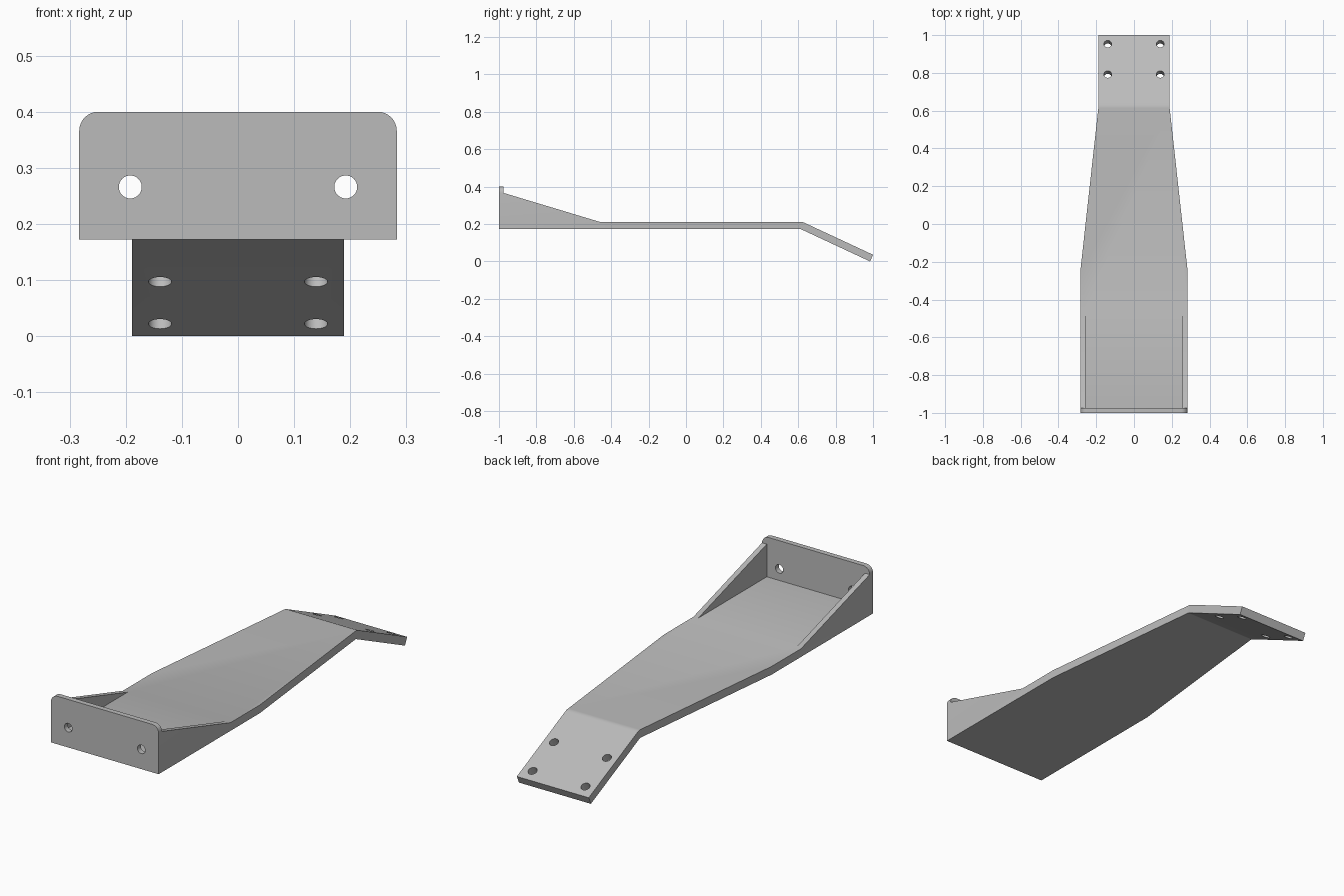
import bpy
import bmesh
from math import sin, cos, tan, pi, radians
from mathutils import Matrix, Vector

cube = bpy.data.objects.get("Cube")
if cube:
    bpy.data.objects.remove(cube, do_unlink=True)

BOTTOM, THICK = 0.172, 0.039
TOP = BOTTOM + THICK
WIDE, NARROW = 0.283, 0.189
SLOPE = radians(25)
FLANGE = 0.025

steel = bpy.data.materials.new("plain grey steel")
steel.use_nodes = True
GREY = (0.5, 0.5, 0.5, 1)
steel.diffuse_color = GREY
steel.node_tree.nodes["Principled BSDF"].inputs["Base Color"].default_value = GREY


def finish(name, bm):
    bmesh.ops.recalc_face_normals(bm, faces=bm.faces)
    mesh = bpy.data.meshes.new(name)
    bm.to_mesh(mesh)
    bm.free()
    mesh.materials.append(steel)
    obj = bpy.data.objects.new(name, mesh)
    bpy.context.collection.objects.link(obj)
    return obj


def extrude(name, points, offset):
    bm = bmesh.new()
    face = bm.faces.new([bm.verts.new(p) for p in points])
    new = bmesh.ops.extrude_face_region(bm, geom=[face], use_keep_orig=True)
    moved = [v for v in new["geom"] if isinstance(v, bmesh.types.BMVert)]
    bmesh.ops.translate(bm, verts=moved, vec=offset)
    return finish(name, bm)


def rod(name, centre, tilt, radius=0.0205):
    bm = bmesh.new()
    bmesh.ops.create_cone(bm, cap_ends=True, segments=32, radius1=radius,
                          radius2=radius, depth=0.12,
                          matrix=Matrix.Translation(centre) @ Matrix.Rotation(tilt, 4, "X"))
    return finish(name, bm)


def combine(target, other, operation):
    mod = target.modifiers.new("combine", "BOOLEAN")
    mod.object, mod.operation, mod.solver = other, operation, "EXACT"
    bpy.context.view_layer.objects.active = target
    bpy.ops.object.modifier_apply(modifier=mod.name)
    bpy.data.objects.remove(other, do_unlink=True)


# Tapered plate: stations of (half width, bottom, top) with a rounded bend
INNER = 0.012
bend_y = 0.615 - INNER * tan(SLOPE / 2)
centre = Vector((bend_y, BOTTOM - INNER))
stations = [(WIDE, Vector((y, BOTTOM)), Vector((y, TOP))) for y in (-1, -0.24)]
for i in range(6):
    a = SLOPE * i / 5
    out = Vector((sin(a), cos(a)))
    stations.append((NARROW, centre + out * INNER, centre + out * (INNER + THICK)))
down = Vector((cos(SLOPE), -sin(SLOPE)))
low = stations[-1][1]
run = low.y / sin(SLOPE)
stations.append((NARROW, low + down * run, stations[-1][2] + down * run))

bm = bmesh.new()
rings = [[bm.verts.new((x, p.x, p.y)) for x, p in ((-w, b), (w, b), (w, t), (-w, t))]
         for w, b, t in stations]
for r, s in zip(rings, rings[1:]):
    for k in range(4):
        n = (k + 1) % 4
        bm.faces.new((r[k], r[n], s[n], s[k]))
bm.faces.new(rings[0])
bm.faces.new(rings[-1])
bracket = finish("mounting_bracket", bm)

# Upright flange with two rounded top corners
R, HIGH = 0.034, 0.40
outline = [(-WIDE, -1, BOTTOM), (WIDE, -1, BOTTOM)]
for side, start in ((1, 0), (-1, pi / 2)):
    for i in range(9):
        a = start + pi / 2 * i / 8
        outline.append((side * (WIDE - R) + R * cos(a), -1, HIGH - R + R * sin(a)))
combine(bracket, extrude("flange", outline, (0, FLANGE, 0)), "UNION")

# Triangular side gussets
RIB = 0.025
for x in (-WIDE, WIDE - RIB):
    side = [(x, -0.99, BOTTOM + 0.01), (x, -0.46, BOTTOM + 0.01), (x, -0.46, TOP),
            (x, -1 + FLANGE, 0.366), (x, -0.99, 0.366)]
    combine(bracket, extrude("gusset", side, (RIB, 0, 0)), "UNION")

# Bolt holes through the flange and the sloped tongue
for sx in (-1, 1):
    combine(bracket, rod("flange_hole", (sx * 0.192, -0.99, 0.266), pi / 2), "DIFFERENCE")
    for z in (0.022, 0.097):
        y = 0.984 - z / tan(SLOPE)
        hole = rod("tongue_hole", (sx * 0.139, y, z), -SLOPE)
        combine(bracket, hole, "DIFFERENCE")

# Merge flat neighbouring faces and smooth only the curved parts
bm = bmesh.new()
bm.from_mesh(bracket.data)
bmesh.ops.remove_doubles(bm, verts=bm.verts, dist=0.00005)
bmesh.ops.dissolve_limit(bm, angle_limit=radians(0.5), verts=bm.verts, edges=bm.edges)
bm.to_mesh(bracket.data)
bm.free()
bpy.ops.object.select_all(action="DESELECT")
bracket.select_set(True)
bpy.context.view_layer.objects.active = bracket
bpy.ops.object.shade_smooth_by_angle(angle=radians(20))
